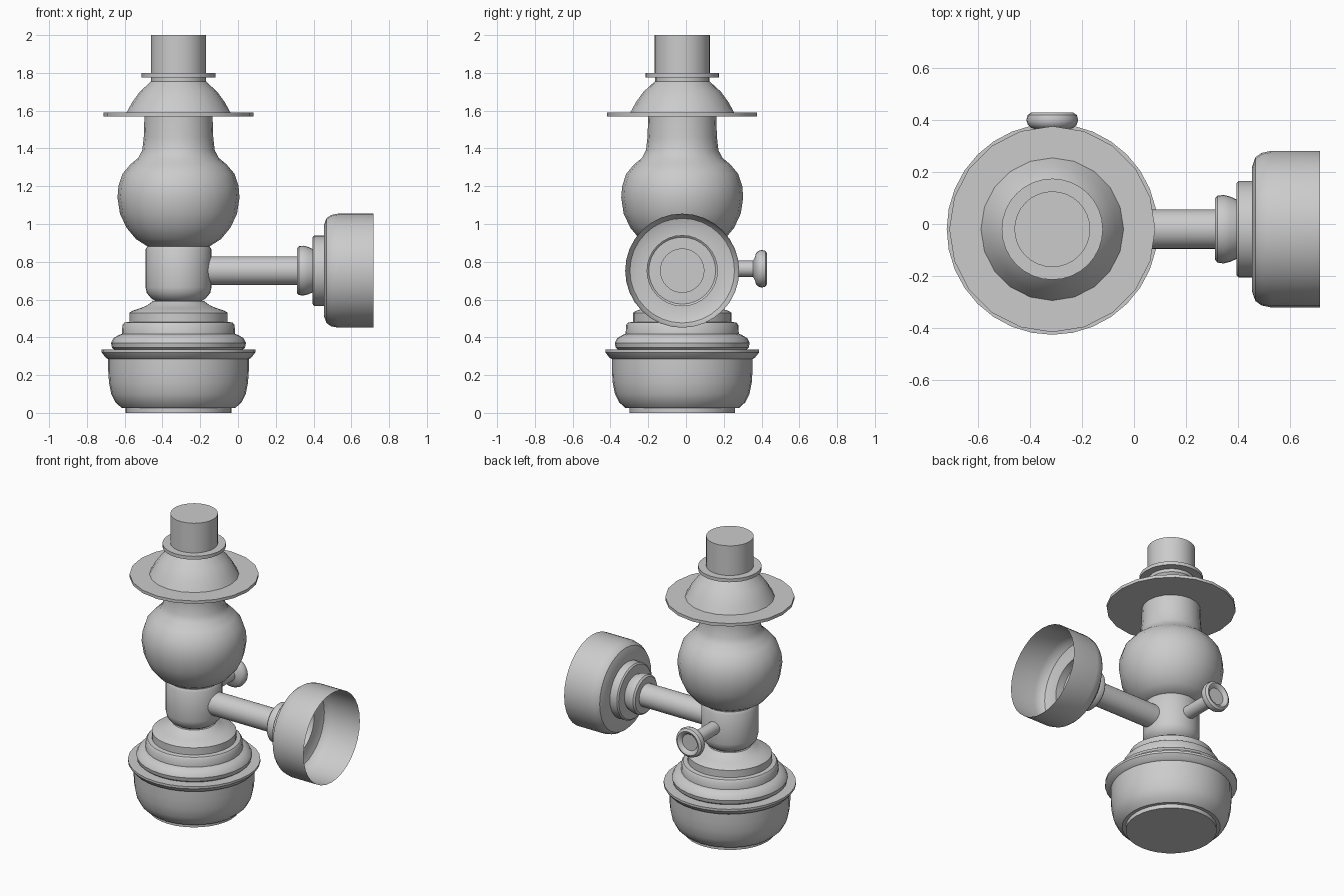
import bpy
import bmesh
from math import radians, sin, cos, pi
from mathutils import Matrix

CX, CY = -0.315, -0.02   # vertical axis of the lamp


def lathe(name, profile, segs=32, origin=(CX, CY, 0), axis='Z', angle=35,
          cap_start=True, cap_end=True):
    """Revolve (radius, height) pairs around an axis; optionally cap the ends."""
    bm = bmesh.new()
    rings = [[bm.verts.new((r * cos(2 * pi * i / segs), r * sin(2 * pi * i / segs), h))
              for i in range(segs)] for r, h in profile]
    for a, b in zip(rings, rings[1:]):
        for i in range(segs):
            j = (i + 1) % segs
            bm.faces.new((a[i], a[j], b[j], b[i]))
    if cap_start:
        bm.faces.new(rings[0][::-1])
    if cap_end:
        bm.faces.new(rings[-1])
    turn = {'Z': Matrix(), 'X': Matrix.Rotation(radians(90), 4, 'Y'),
            'Y': Matrix.Rotation(radians(-90), 4, 'X')}[axis]
    bm.transform(Matrix.Translation(origin) @ turn)
    mesh = bpy.data.meshes.new(name)
    bm.to_mesh(mesh)
    bm.free()
    ob = bpy.data.objects.new(name, mesh)
    bpy.context.collection.objects.link(ob)
    bpy.context.view_layer.objects.active = ob
    ob.select_set(True)
    bpy.ops.object.shade_smooth_by_angle(angle=radians(angle))
    ob.select_set(False)
    return ob


# Bowl with foot and flared rim
lathe("base_bowl", [
    (0.28, 0), (0.28, 0.027), (0.302, 0.027), (0.333, 0.055), (0.356, 0.10),
    (0.368, 0.16), (0.372, 0.22), (0.372, 0.285), (0.385, 0.292),
    (0.407, 0.32), (0.407, 0.335), (0.34, 0.335)])

# Stepped cover above the bowl
lathe("base_cover", [
    (0.34, 0.335), (0.352, 0.345), (0.357, 0.37), (0.345, 0.395), (0.315, 0.413),
    (0.30, 0.418), (0.297, 0.465), (0.287, 0.478), (0.26, 0.482), (0.26, 0.53),
    (0.245, 0.54), (0.20, 0.555), (0.165, 0.57), (0.135, 0.592)])

# Burner body
lathe("burner", [
    (0.11, 0.585), (0.145, 0.607), (0.168, 0.635), (0.175, 0.665),
    (0.175, 0.865), (0.165, 0.882)])

# Glass globe and neck
lathe("glass_globe", [
    (0.165, 0.882), (0.225, 0.92), (0.275, 0.98), (0.31, 1.055), (0.323, 1.14),
    (0.318, 1.20), (0.297, 1.265), (0.255, 1.315), (0.213, 1.35), (0.192, 1.39),
    (0.184, 1.46), (0.180, 1.58)], 20)

# Shade with flat brim and collar
lathe("shade", [
    (0.397, 1.57), (0.397, 1.59), (0.275, 1.59), (0.245, 1.645), (0.205, 1.70),
    (0.145, 1.755), (0.145, 1.776)], 20)
lathe("shade_collar", [(0.195, 1.776), (0.195, 1.799)])
lathe("chimney", [(0.146, 1.78), (0.146, 2.0)])

# Side arm ending in an open reflector cup
arm = (0, CY, 0.753)
lathe("side_arm", [(0.076, CX + 0.1), (0.076, 0.315)], origin=arm, axis='X')
lathe("reflector_cup", [
    (0.076, 0.312), (0.118, 0.312), (0.129, 0.322), (0.132, 0.345), (0.126, 0.37),
    (0.115, 0.395), (0.177, 0.395), (0.186, 0.403), (0.186, 0.455), (0.24, 0.455),
    (0.277, 0.468), (0.294, 0.492), (0.302, 0.53), (0.302, 0.717)],
    origin=arm, axis='X', cap_start=False, cap_end=False)

# Wick knob on the back
lathe("wick_knob", [
    (0.043, 0.08), (0.043, 0.355), (0.06, 0.364), (0.08, 0.37), (0.094, 0.382),
    (0.10, 0.40), (0.095, 0.42), (0.08, 0.43), (0.066, 0.425), (0.055, 0.41)],
    24, origin=(CX, 0, 0.763), axis='Y')
